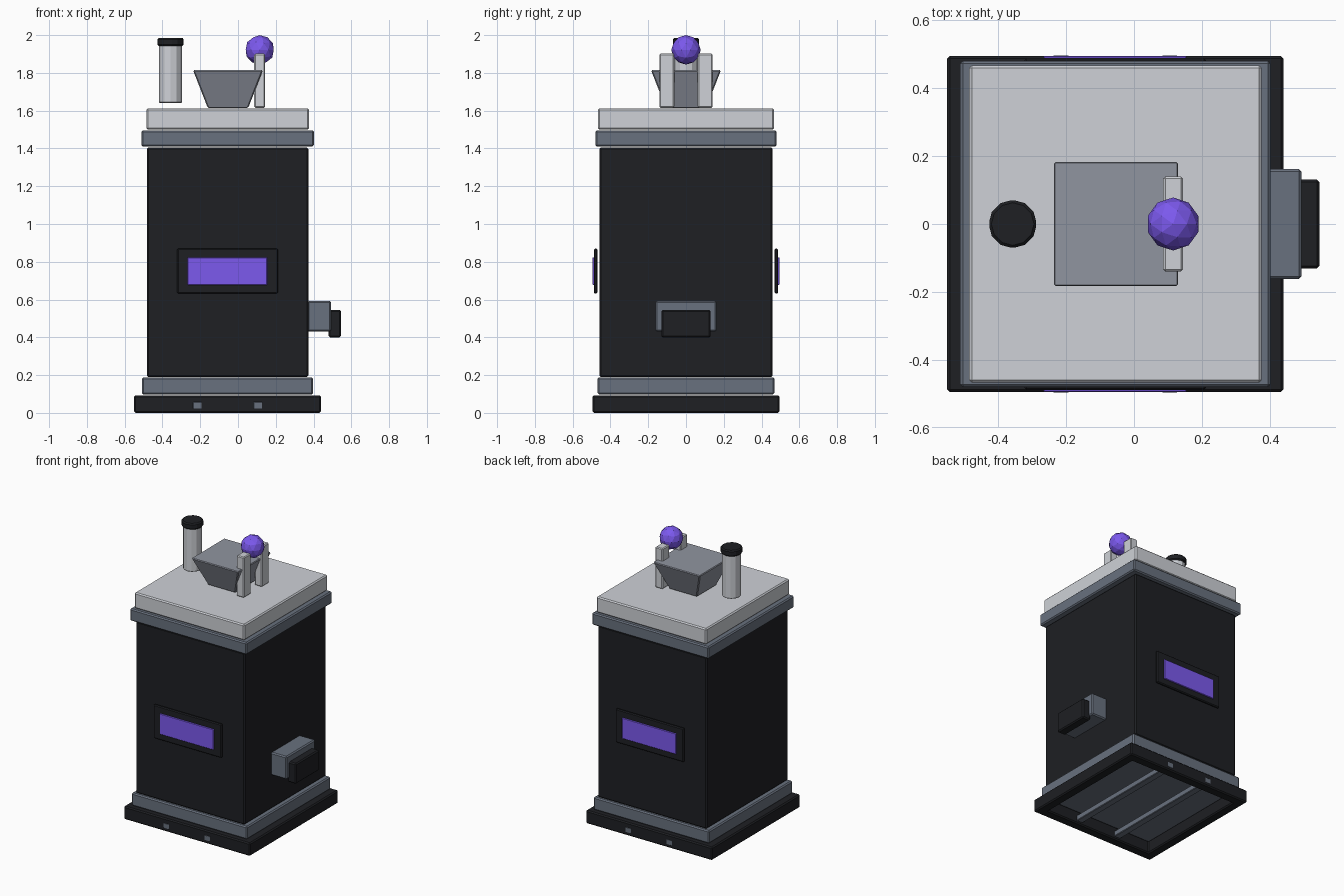
import bpy, bmesh
from mathutils import Vector, Matrix

if "Cube" in bpy.data.objects:
    bpy.data.objects.remove(bpy.data.objects["Cube"])


def mat(name, rgb):
    m = bpy.data.materials.new(name)
    m.diffuse_color = (*rgb, 1)
    m.use_nodes = True
    m.node_tree.nodes["Principled BSDF"].inputs["Base Color"].default_value = m.diffuse_color
    return m


BLACK = mat("black_paint", (0.013, 0.014, 0.017))
SLATE = mat("slate_trim", (0.14, 0.165, 0.21))
LIGHT = mat("light_metal", (0.62, 0.64, 0.68))
MID = mat("hopper_metal", (0.28, 0.30, 0.35))
PURPLE = mat("purple_glow", (0.20, 0.10, 0.85))


def finish(name, bm, material, bevel=0.0):
    bmesh.ops.recalc_face_normals(bm, faces=bm.faces)
    me = bpy.data.meshes.new(name)
    bm.to_mesh(me)
    bm.free()
    me.materials.append(material)
    ob = bpy.data.objects.new(name, me)
    bpy.context.collection.objects.link(ob)
    if bevel:
        mod = ob.modifiers.new("edge_bevel", 'BEVEL')
        mod.width, mod.segments = bevel, 1
    return ob


def cube_bm(x, y, z):
    bm = bmesh.new()
    bmesh.ops.create_cube(bm, size=1)
    for v in bm.verts:
        v.co = Vector([(r[0] + r[1]) / 2 + c * (r[1] - r[0]) for c, r in zip(v.co, (x, y, z))])
    return bm


def box(name, x, y, z, material, bevel=0.008):
    return finish(name, cube_bm(x, y, z), material, bevel)


def cyl(name, x, r, z0, z1, material, bevel):
    bm = bmesh.new()
    bmesh.ops.create_cone(bm, cap_ends=True, segments=12, radius1=r, radius2=r, depth=z1 - z0,
                          matrix=Matrix.Translation((x, 0, (z0 + z1) / 2)))
    return finish(name, bm, material, bevel)


# base: open rectangular ring, hollow from below
bm = cube_bm((-0.55, 0.44), (-0.495, 0.495), (0, 0.093))
ends = [f for f in bm.faces if abs(f.normal.z) > 0.5]
bmesh.ops.inset_individual(bm, faces=ends, thickness=0.1)
rims = [e for f in ends for e in f.edges]
bmesh.ops.delete(bm, geom=ends, context='FACES_ONLY')
bmesh.ops.bridge_loops(bm, edges=rims)
finish("base_frame", bm, BLACK, 0.008)

# cross beams under the base
for i, x in enumerate((-0.215, 0.105)):
    box(f"base_beam_{i + 1}", (x - 0.025, x + 0.025), (-0.496, 0.496), (0.02, 0.06), SLATE, 0.004)

# stacked cabinet
box("plinth", (-0.508, 0.398), (-0.468, 0.468), (0.097, 0.188), SLATE)
box("cabinet_body", (-0.482, 0.372), (-0.458, 0.458), (0.19, 1.406), BLACK)
box("top_flange", (-0.512, 0.402), (-0.48, 0.48), (1.41, 1.496), SLATE)
box("lid", (-0.485, 0.376), (-0.467, 0.467), (1.50, 1.612), LIGHT)

# window on front and back
for side, s in (("front", -1), ("back", 1)):
    box(f"{side}_window_frame", (-0.322, 0.212), sorted((s * 0.468, s * 0.488)),
        (0.632, 0.87), BLACK, 0.006)
    box(f"{side}_window_pane", (-0.267, 0.155), sorted((s * 0.476, s * 0.495)),
        (0.677, 0.823), PURPLE, 0.003)

# outlet on the right side
box("outlet_box", (0.368, 0.493), (-0.162, 0.162), (0.43, 0.592), SLATE)
box("outlet_mouth", (0.48, 0.546), (-0.131, 0.131), (0.40, 0.545), BLACK)

# hopper: flared square funnel
bm = cube_bm((-0.238, 0.132), (-0.185, 0.185), (1.615, 1.814))
for v in bm.verts:
    if v.co.z < 1.7:
        v.co.x = -0.053 + (v.co.x + 0.053) * 0.58
        v.co.y *= 0.58
finish("hopper", bm, MID, 0.006)

# posts holding the ball
for side, s in (("front", -1), ("back", 1)):
    box(f"{side}_post", (0.086, 0.144), sorted((s * 0.062, s * 0.14)), (1.615, 1.902), LIGHT, 0.006)

# faceted ball
bm = bmesh.new()
bmesh.ops.create_icosphere(bm, subdivisions=2, radius=0.078,
                           matrix=Matrix.Translation((0.115, 0, 1.922)))
finish("ball", bm, PURPLE)

# chimney
cyl("chimney_pipe", -0.357, 0.062, 1.64, 1.955, LIGHT, 0.005)
cyl("chimney_cap", -0.357, 0.071, 1.942, 1.986, BLACK, 0.008)
